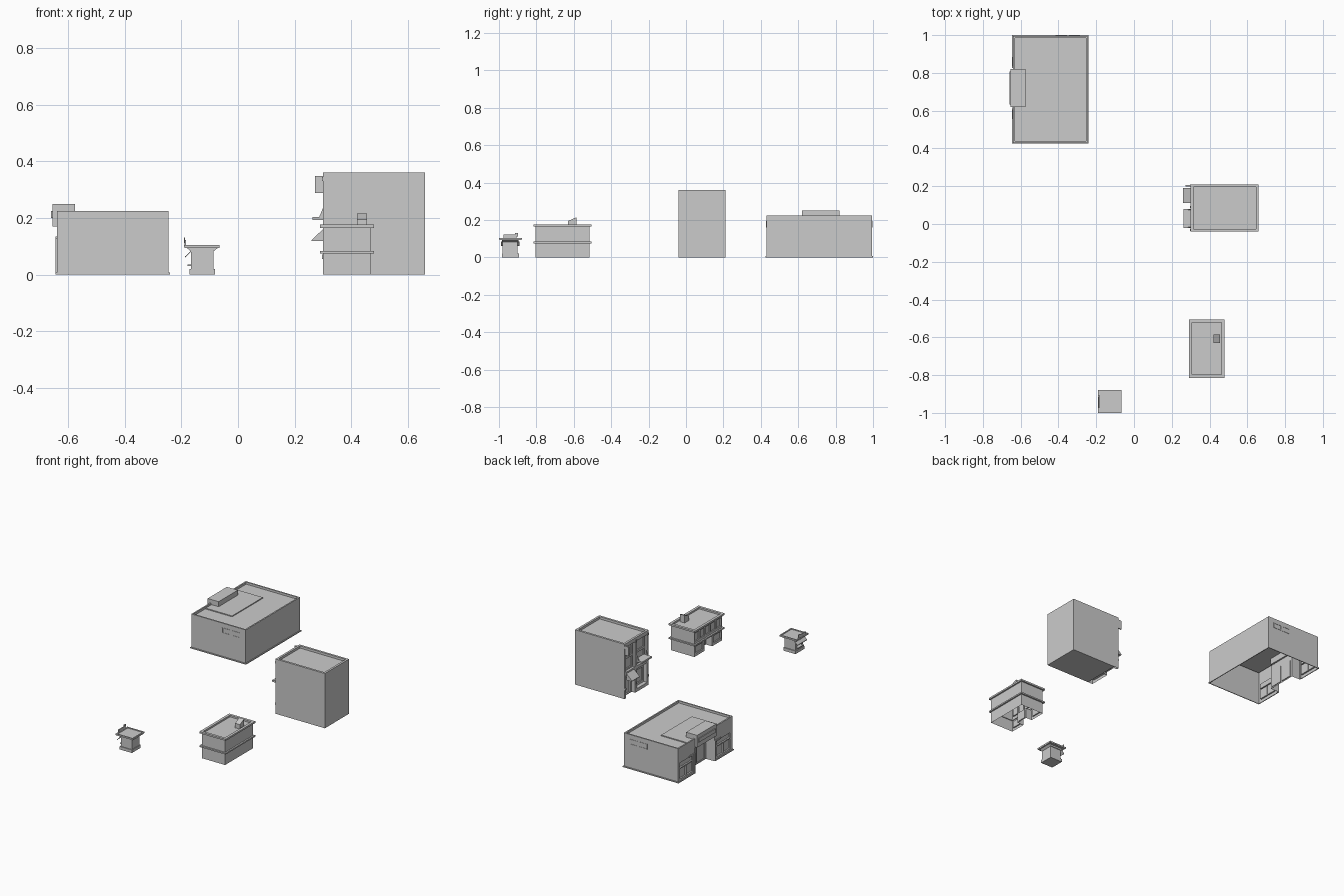
import bpy, bmesh

if "Cube" in bpy.data.objects:
    bpy.data.objects.remove(bpy.data.objects["Cube"])


def finish(name, bm):
    bmesh.ops.remove_doubles(bm, verts=bm.verts, dist=1e-5)
    bmesh.ops.recalc_face_normals(bm, faces=bm.faces)
    me = bpy.data.meshes.new(name)
    bm.to_mesh(me)
    bm.free()
    ob = bpy.data.objects.new(name, me)
    bpy.context.collection.objects.link(ob)
    return ob


def cube(bm, x0, x1, y0, y1, z0, z1):
    vs = bmesh.ops.create_cube(bm, size=1)['verts']
    for v in vs:
        v.co = ((x0 + x1) / 2 + v.co.x * (x1 - x0), (y0 + y1) / 2 + v.co.y * (y1 - y0),
                (z0 + z1) / 2 + v.co.z * (z1 - z0))


def box(name, *bounds):
    bm = bmesh.new()
    cube(bm, *bounds)
    return finish(name, bm)


# Walls and parapet roof, without the street side (-x) and optionally the floor
def shell(name, bounds, lip, depth, floor=False):
    bm = bmesh.new()
    cube(bm, *bounds)
    bm.normal_update()
    gone = [f for f in bm.faces if f.normal.x < -.9 or (f.normal.z < -.9 and not floor)]
    top = [f for f in bm.faces if f.normal.z > .9]
    bmesh.ops.inset_individual(bm, faces=top, thickness=lip)
    bmesh.ops.inset_individual(bm, faces=top, thickness=.0002, depth=-depth)
    bmesh.ops.delete(bm, geom=gone, context='FACES')
    return finish(name, bm)


# Street wall facing -x; each panel (y0, y1, z0, z1, depth) is sunk into it
def facade(name, x, y0, y1, z0, z1, panels):
    ys = sorted({y0, y1, *[v for p in panels for v in p[:2]]})
    zs = sorted({z0, z1, *[v for p in panels for v in p[2:4]]})

    def depth(i, j):
        cy, cz, d = (ys[i] + ys[i + 1]) / 2, (zs[j] + zs[j + 1]) / 2, 0
        for p in panels:
            if p[0] < cy < p[1] and p[2] < cz < p[3]:
                d = p[4]
        return x + d
    bm = bmesh.new()

    def quad(*pts):
        bm.faces.new([bm.verts.new(p) for p in pts])
    for i in range(len(ys) - 1):
        for j in range(len(zs) - 1):
            a, b, c, d = ys[i], ys[i + 1], zs[j], zs[j + 1]
            e = depth(i, j)
            quad((e, a, c), (e, a, d), (e, b, d), (e, b, c))
            if i + 2 < len(ys) and depth(i + 1, j) != e:
                f = depth(i + 1, j)
                quad((e, b, c), (e, b, d), (f, b, d), (f, b, c))
            if j + 2 < len(zs) and depth(i, j + 1) != e:
                f = depth(i, j + 1)
                quad((e, a, d), (e, b, d), (f, b, d), (f, a, d))
    return finish(name, bm)


# Profile extruded along y (points are x, z) or x (points are y, z)
def prism(name, axis, pts, a, b):
    bm = bmesh.new()
    rings = [[bm.verts.new((p, t, q) if axis == 'y' else (t, p, q)) for p, q in pts] for t in (a, b)]
    n = len(pts)
    bm.faces.new(rings[0])
    bm.faces.new(rings[1])
    for k in range(n):
        bm.faces.new([rings[0][k], rings[0][(k + 1) % n], rings[1][(k + 1) % n], rings[1][k]])
    return finish(name, bm)


# Large store: hollow shell, recessed entrance and shop windows
shell("store_walls", (-.64, -.245, .43, .995, 0, .225), .013, .014)
facade("store_front", -.64, .43, .995, 0, .225, [
    (.62, .82, 0, .165, .06), (.635, .715, .008, .12, .065), (.725, .805, .008, .12, .065),
    (.845, .91, .02, .085, .01), (.915, .98, .02, .085, .01),
    (.845, .98, .092, .125, .01),
    (.455, .52, .02, .085, .01), (.525, .59, .02, .085, .01), (.455, .59, .092, .125, .01)])
for y in (.825, .607):
    box("entrance_jamb", -.645, -.635, y, y + .01, 0, .135)
for y0, y1 in ((.835, .885), (.555, .605)):
    box("front_trim", -.644, -.64, y0, y1, .125, .135)
box("roof_deck", -.627, -.435, .56, .88, .211, .217)
box("sign_box", -.655, -.575, .62, .82, .17, .25)
box("sign_face", -.66, -.655, .632, .808, .2, .225)
for y0, y1 in ((.425, .43), (.995, 1.0)):
    box("side_plinth", -.645, -.24, y0, y1, 0, .007)
    for x in (-.415, -.345):
        ym = .43 if y0 < .5 else .995
        for x0, x1, z0, z1 in ((0, .06, .16, .164), (0, .06, .191, .195), (0, .004, .164, .191),
                               (.056, .06, .164, .191)):
            box("side_window_frame", x + x0, x + x1, ym - .002, ym + .002, z0, z1)
box("back_plinth", -.245, -.24, .43, .995, 0, .007)
for y0, y1 in ((.43, .61), (.83, .995)):
    box("front_plinth", -.645, -.64, y0, y1, 0, .007)

# Tall town house: two bays between piers
shell("house_walls", (.30, .66, -.04, .21, 0, .36), .02, .015)
bays = []
for a, b in ((-.025, .08), (.10, .195)):
    bays += [(a, b, .02 if a < 0 else 0, .15, .025), (a, b, .17, .335, .015),
             (a + .012, b - .012, .18, .245, .022), (a + .012, b - .012, .26, .325, .022)]
bays.append((.115, .18, .006, .115, .035))
bays.append((-.012, .067, .035, .12, .032))
facade("house_front", .30, -.04, .21, 0, .36, bays)
box("house_floor", .335, .66, -.04, .21, 0, .002)
prism("door_awning", 'y', [(.30, .16), (.26, .122), (.26, .118), (.30, .118)], .11, .19)
box("balcony", .263, .32, -.02, .08, .193, .204)
for y in (-.02, .075):
    prism("balcony_stay", 'y', [(.30, .204), (.287, .204), (.30, .235)], y, y + .005)
box("blade_sign", .272, .30, .199, .207, .288, .348)
for y0, y1 in ((-.038, -.027), (.084, .096), (.197, .208)):
    box("pier_cap", .296, .30, y0, y1, .33, .345)
    box("pier_foot", .296, .30, y0, y1, .055, .07)

# Two-storey shop with projecting bands
shell("shop_walls", (.30, .47, -.805, -.515, 0, .168), .005, .003)
wins = [(-.79 + k * .056, -.746 + k * .056, .1, .152, .008) for k in range(5)]
wins += [(-.70, -.62, 0, .068, .045), (-.69, -.63, .004, .06, .05),
         (-.79, -.715, .018, .062, .008), (-.605, -.53, .018, .062, .008)]
facade("shop_front", .30, -.805, -.515, 0, .168, wins)


# Band running round a building
def ring(name, x0, x1, y0, y1, z0, z1, w):
    bm = bmesh.new()
    for s in ((x0, x1, y0, y0 + w), (x0, x1, y1 - w, y1),
              (x0, x0 + w, y0 + w, y1 - w), (x1 - w, x1, y0 + w, y1 - w)):
        cube(bm, *s, z0, z1)
    return finish(name, bm)


ring("floor_band", .29, .48, -.815, -.505, .075, .084, .015)
ring("roof_band", .29, .48, -.815, -.505, .165, .176, .017)
prism("roof_hatch", 'x', [(-.63, .165), (-.585, .165), (-.585, .215), (-.63, .195)], .42, .455)

# Small kiosk
box("kiosk_base", -.171, -.082, -.985, -.894, 0, .02)
facade("kiosk_front", -.166, -.98, -.90, .02, .09, [(-.965, -.915, .035, .08, .02)])
shell("kiosk_walls", (-.166, -.086, -.98, -.90, .02, .09), .005, .002)
prism("roof_flare", 'y', [(-.166, .082), (-.086, .082), (-.07, .095), (-.182, .095)], -.985, -.895)
box("kiosk_roof", -.188, -.066, -.998, -.88, .093, .1)
ring("kiosk_roof_rim", -.19, -.065, -1.0, -.878, .095, .104, .008)
prism("kiosk_awning", 'y', [(-.166, .084), (-.187, .064), (-.187, .06), (-.166, .08)], -.99, -.89)
box("kiosk_counter", -.178, -.166, -.97, -.91, .03, .036)
box("kiosk_sign", -.189, -.183, -.975, -.905, .1, .122)
box("sign_knob", -.191, -.187, -.915, -.897, .112, .13)
